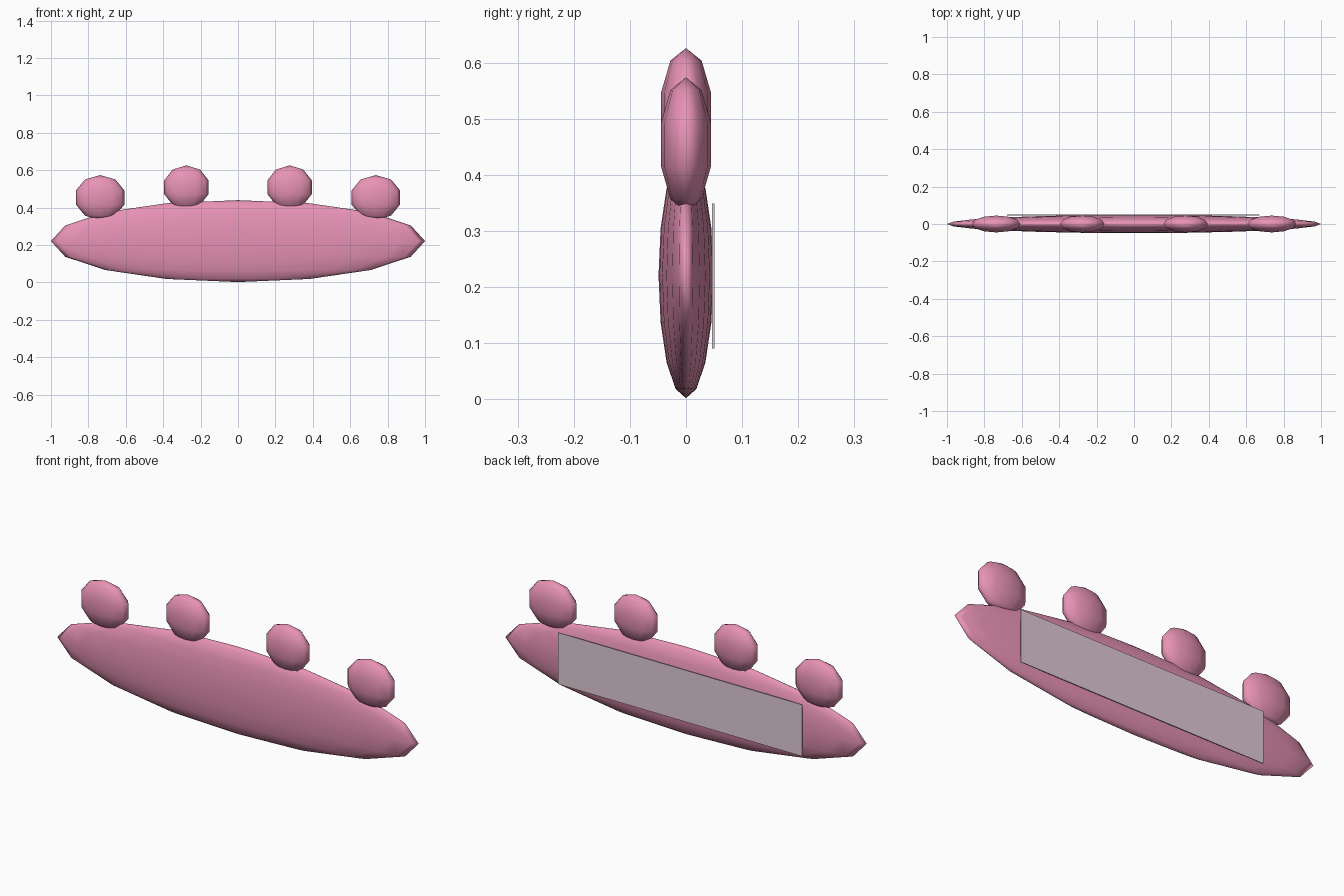
import bpy

if "Cube" in bpy.data.objects:
    bpy.data.objects.remove(bpy.data.objects["Cube"])


def material(name, color):
    m = bpy.data.materials.new(name)
    m.diffuse_color = (*color, 1.0)
    m.use_nodes = True
    m.node_tree.nodes["Principled BSDF"].inputs["Base Color"].default_value = m.diffuse_color
    return m


pink = material("pink", (0.80, 0.29, 0.46))
pale_grey = material("pale grey", (0.74, 0.60, 0.66))


def ellipsoid(name, location, radii, segments, rings):
    bpy.ops.mesh.primitive_uv_sphere_add(segments=segments, ring_count=rings, radius=1, location=location)
    ob = bpy.context.object
    ob.name = name
    ob.scale = radii
    bpy.ops.object.transform_apply(location=False, rotation=False, scale=True)
    bpy.ops.object.shade_smooth()
    ob.data.materials.append(pink)
    return ob


# Long flattened body
ellipsoid("body", (0, 0, 0.221), (1.0, 0.049, 0.219), 24, 8)

# Mirrored pairs of flattened knobs along the top edge
for side, label in ((-1, "left"), (1, "right")):
    ellipsoid(f"inner_knob_{label}", (side * 0.276, 0, 0.509), (0.125, 0.0473, 0.117), 12, 5)
    ellipsoid(f"outer_knob_{label}", (side * 0.737, 0, 0.454), (0.137, 0.0473, 0.120), 12, 5)

# Thin plate on the back
bpy.ops.mesh.primitive_cube_add(size=1, location=(-0.003, 0.0485, 0.22))
plate = bpy.context.object
plate.name = "back_plate"
plate.scale = (1.35, 0.004, 0.258)
bpy.ops.object.transform_apply(location=False, rotation=False, scale=True)
plate.data.materials.append(pale_grey)
